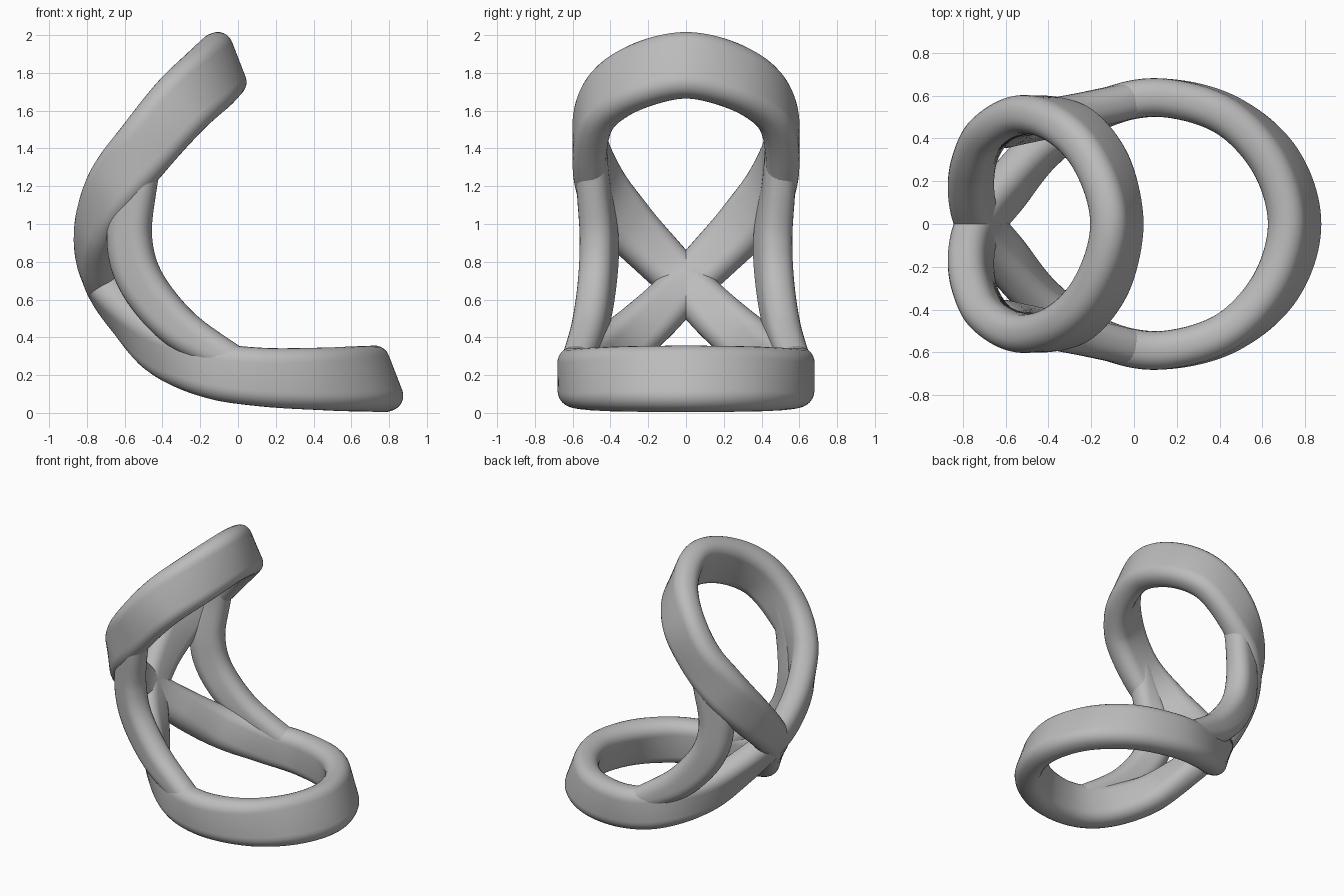
import bpy, bmesh, math
from mathutils import Vector

cube = bpy.data.objects.get("Cube")
if cube:
    bpy.data.objects.remove(cube, do_unlink=True)

mat = bpy.data.materials.new("plain grey")
mat.use_nodes = True
GREY = (0.5, 0.5, 0.5, 1)
mat.diffuse_color = GREY
mat.node_tree.nodes["Principled BSDF"].inputs["Base Color"].default_value = GREY


def spline(stations, closed, steps=14):
    """Catmull-Rom through (position, outward normal, width, thickness)."""
    n = len(stations)
    keys = [Vector((*p, *nrm, w, t)) for p, nrm, w, t in stations]
    get = (lambda i: keys[i % n]) if closed else (lambda i: keys[max(0, min(n - 1, i))])
    out = []
    for i in range(n if closed else n - 1):
        a, b, c, d = (get(i + k) for k in (-1, 0, 1, 2))
        for s in range(steps):
            u = s / steps
            out.append(b + (c - a) * (u / 2) + (a * 2 - b * 5 + c * 4 - d) * (u * u / 2)
                       + (b * 3 - a - c * 3 + d) * (u ** 3 / 2))
    if not closed:
        out.append(keys[-1])
    return out


def rounded_section(width, thick, seg=6):
    """Rounded rectangle: x runs across the band, y through it."""
    r = thick * 0.45
    pts = []
    for q, (sx, sy) in enumerate(((1, 1), (-1, 1), (-1, -1), (1, -1))):
        for k in range(seg + 1):
            a = (q + k / seg) * math.pi / 2
            pts.append((sx * (width / 2 - r) + r * math.cos(a),
                        sy * (thick / 2 - r) + r * math.sin(a)))
    return pts


def sweep(name, stations, closed):
    path = spline(stations, closed)
    n = len(path)
    bm = bmesh.new()
    rings = []
    for i, k in enumerate(path):
        nxt = path[(i + 1) % n] if closed else path[min(i + 1, n - 1)]
        prv = path[i - 1] if closed else path[max(i - 1, 0)]
        tangent = (Vector(nxt[:3]) - Vector(prv[:3])).normalized()
        normal = Vector(k[3:6])
        normal = (normal - tangent * normal.dot(tangent)).normalized()
        across = tangent.cross(normal)
        rings.append([bm.verts.new(Vector(k[:3]) + across * u + normal * v)
                      for u, v in rounded_section(k[6], k[7])])
    m = len(rings[0])
    for i in range(n if closed else n - 1):
        r0, r1 = rings[i], rings[(i + 1) % n]
        for j in range(m):
            bm.faces.new((r0[j], r0[(j + 1) % m], r1[(j + 1) % m], r1[j]))
    if not closed:
        bm.faces.new(rings[0])
        bm.faces.new(rings[-1])
    bmesh.ops.recalc_face_normals(bm, faces=bm.faces)
    mesh = bpy.data.meshes.new(name)
    bm.to_mesh(mesh)
    bm.free()
    mesh.materials.append(mat)
    ob = bpy.data.objects.new(name, mesh)
    bpy.context.collection.objects.link(ob)
    bpy.ops.object.select_all(action='DESELECT')
    ob.select_set(True)
    bpy.context.view_layer.objects.active = ob
    bpy.ops.object.shade_smooth_by_angle(angle=math.radians(40))
    return ob


def flip(stations):
    return [((p[0], -p[1], p[2]), (q[0], -q[1], q[2]), w, t) for p, q, w, t in stations]


# Figure-of-eight band: both loops cross at the back
TIP = (0.93, 0, 0.36)
upper_tip = [((-0.08, 0, 1.84), TIP, 0.36, 0.18)]
upper_side = [
    ((-0.15, 0.28, 1.77), (0.6, 0.75, 0.25), 0.36, 0.18),
    ((-0.30, 0.46, 1.63), (0.2, 0.95, 0.1), 0.35, 0.18),
    ((-0.48, 0.51, 1.42), (0, 1, 0), 0.33, 0.18),
    ((-0.65, 0.45, 1.20), (-0.45, 0.88, 0.1), 0.32, 0.18),
    ((-0.74, 0.31, 1.00), (-0.8, 0.6, 0.05), 0.30, 0.18),
    ((-0.76, 0.15, 0.83), (-0.95, 0.3, -0.15), 0.27, 0.18),
]
crossing = [((-0.72, 0, 0.68), (-0.94, 0, -0.33), 0.25, 0.18)]
lower_side = [
    ((-0.59, 0.17, 0.51), (-0.82, 0.35, -0.45), 0.27, 0.18),
    ((-0.41, 0.37, 0.34), (-0.58, 0.75, -0.3), 0.29, 0.18),
    ((-0.15, 0.535, 0.23), (-0.25, 0.96, -0.05), 0.30, 0.18),
    ((0.12, 0.59, 0.19), (0, 1, 0), 0.31, 0.18),
    ((0.43, 0.51, 0.18), (0.45, 0.85, 0.1), 0.33, 0.18),
    ((0.66, 0.295, 0.18), (0.8, 0.5, 0.3), 0.35, 0.18),
]
lower_tip = [((0.75, 0, 0.18), TIP, 0.36, 0.18)]
loop = (upper_tip + upper_side + crossing + flip(lower_side) + lower_tip
        + lower_side[::-1] + crossing + flip(upper_side)[::-1])
sweep("figure_eight_band", loop, True)

# Curved struts joining the two loops on each side
strut = [
    ((-0.46, 0.505, 1.44), (0, 1, 0), 0.16, 0.17),
    ((-0.53, 0.49, 1.20), (-0.2, 0.96, 0), 0.20, 0.17),
    ((-0.575, 0.46, 0.93), (-0.35, 0.92, 0), 0.24, 0.18),
    ((-0.51, 0.47, 0.69), (-0.35, 0.92, 0), 0.24, 0.18),
    ((-0.31, 0.51, 0.45), (-0.25, 0.95, 0), 0.22, 0.18),
    ((-0.02, 0.575, 0.27), (-0.05, 1, 0), 0.17, 0.17),
]
sweep("left_strut", strut, False)
sweep("right_strut", flip(strut), False)
